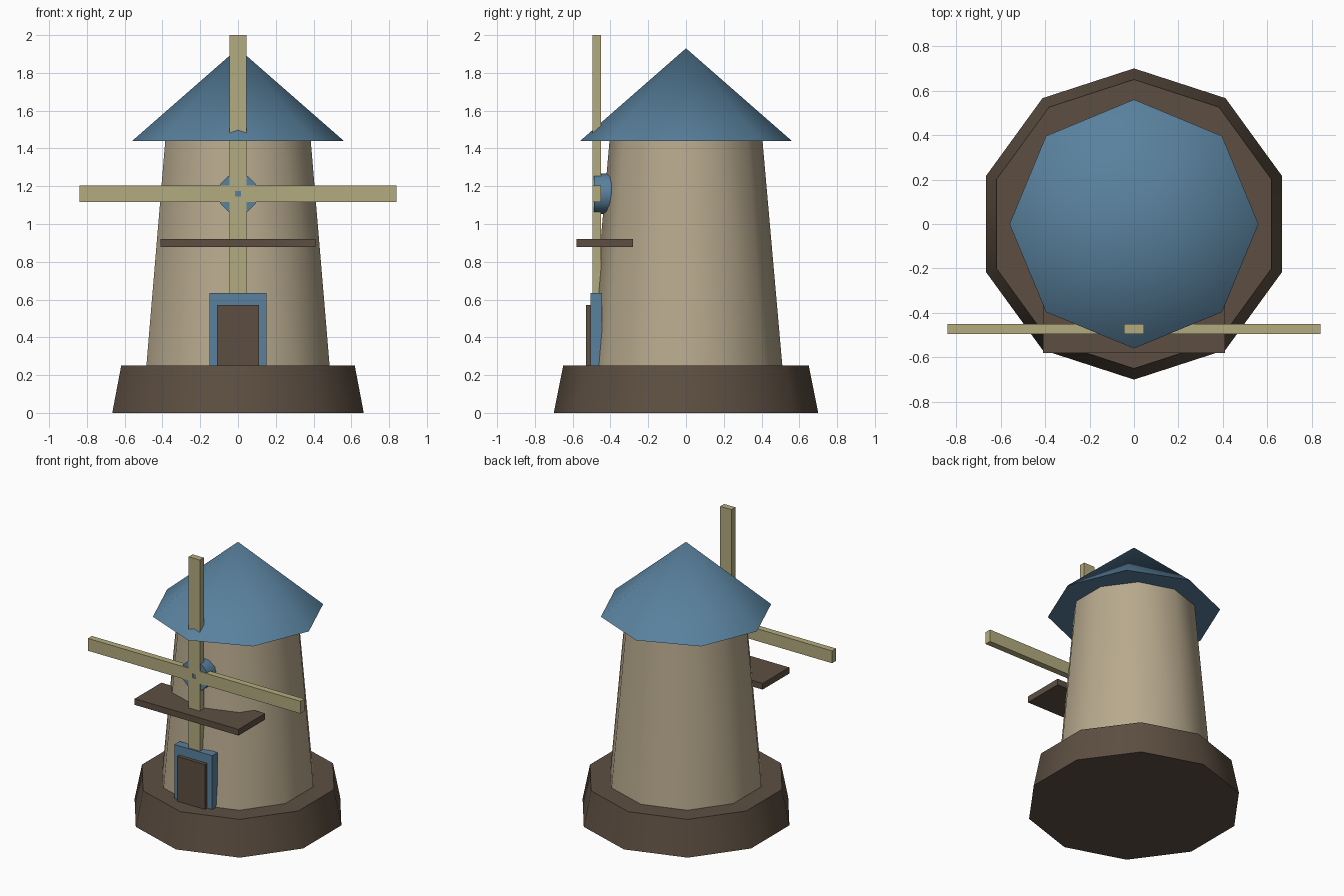
import bpy, bmesh
from math import radians, pi
from mathutils import Matrix

if "Cube" in bpy.data.objects:
    bpy.data.objects.remove(bpy.data.objects["Cube"])


def material(name, rgb):
    m = bpy.data.materials.new(name)
    m.diffuse_color = (*rgb, 1)
    m.use_nodes = True
    m.node_tree.nodes["Principled BSDF"].inputs["Base Color"].default_value = m.diffuse_color
    return m


BROWN = material("dark_wood", (0.11, 0.078, 0.054))
STONE = material("plaster", (0.48, 0.40, 0.27))
BLUE = material("blue_paint", (0.10, 0.22, 0.34))
CLOTH = material("sail_wood", (0.45, 0.41, 0.21))


def finish(name, bm, mat):
    bmesh.ops.recalc_face_normals(bm, faces=bm.faces)
    mesh = bpy.data.meshes.new(name)
    bm.to_mesh(mesh)
    bm.free()
    mesh.materials.append(mat)
    obj = bpy.data.objects.new(name, mesh)
    bpy.context.collection.objects.link(obj)
    return obj


def cone(name, sides, r1, r2, z0, z1, mat, matrix=Matrix()):
    bm = bmesh.new()
    bmesh.ops.create_cone(bm, cap_ends=True, segments=sides, radius1=r1, radius2=r2,
                          depth=z1 - z0, matrix=matrix @ Matrix.Translation((0, 0, (z0 + z1) / 2)))
    bmesh.ops.remove_doubles(bm, verts=bm.verts, dist=1e-5)
    obj = finish(name, bm, mat)
    bpy.ops.object.select_all(action='DESELECT')
    obj.select_set(True)
    bpy.context.view_layer.objects.active = obj
    bpy.ops.object.shade_smooth_by_angle(angle=radians(40))
    return obj


def box(name, x, y, z, mat, matrix=Matrix()):
    bm = bmesh.new()
    bmesh.ops.create_cube(bm, size=1)
    size = Matrix.Diagonal((x[1] - x[0], y[1] - y[0], z[1] - z[0], 1))
    centre = Matrix.Translation((sum(x) / 2, sum(y) / 2, sum(z) / 2))
    bm.transform(matrix @ centre @ size)
    return finish(name, bm, mat)


# Plinth, tapered tower and pointed cap
cone("base", 10, 0.70, 0.65, 0, 0.25, BROWN)
cone("tower", 10, 0.51, 0.405, 0.25, 1.44, STONE)
cone("roof", 8, 0.56, 0, 1.44, 1.93, BLUE)

# Balcony
box("balcony", (-0.41, 0.41), (-0.58, -0.28), (0.877, 0.921), BROWN)

# Door and its surround
box("door_frame", (-0.15, 0.15), (-0.505, -0.445), (0.25, 0.635), BLUE)
box("door", (-0.11, 0.11), (-0.53, -0.48), (0.25, 0.57), BROWN)

# Hub on a horizontal axis with four sails around it
hub = Matrix.Translation((0, 0, 1.16))
cone("hub", 12, 0.107, 0.107, 0.38, 0.487, BLUE, hub @ Matrix.Rotation(pi / 2, 4, 'X'))
for i in range(4):
    box(f"sail_{i + 1}", (-0.044, 0.044), (-0.494, -0.449), (0.015, 0.84), CLOTH,
        hub @ Matrix.Rotation(i * pi / 2, 4, 'Y'))
